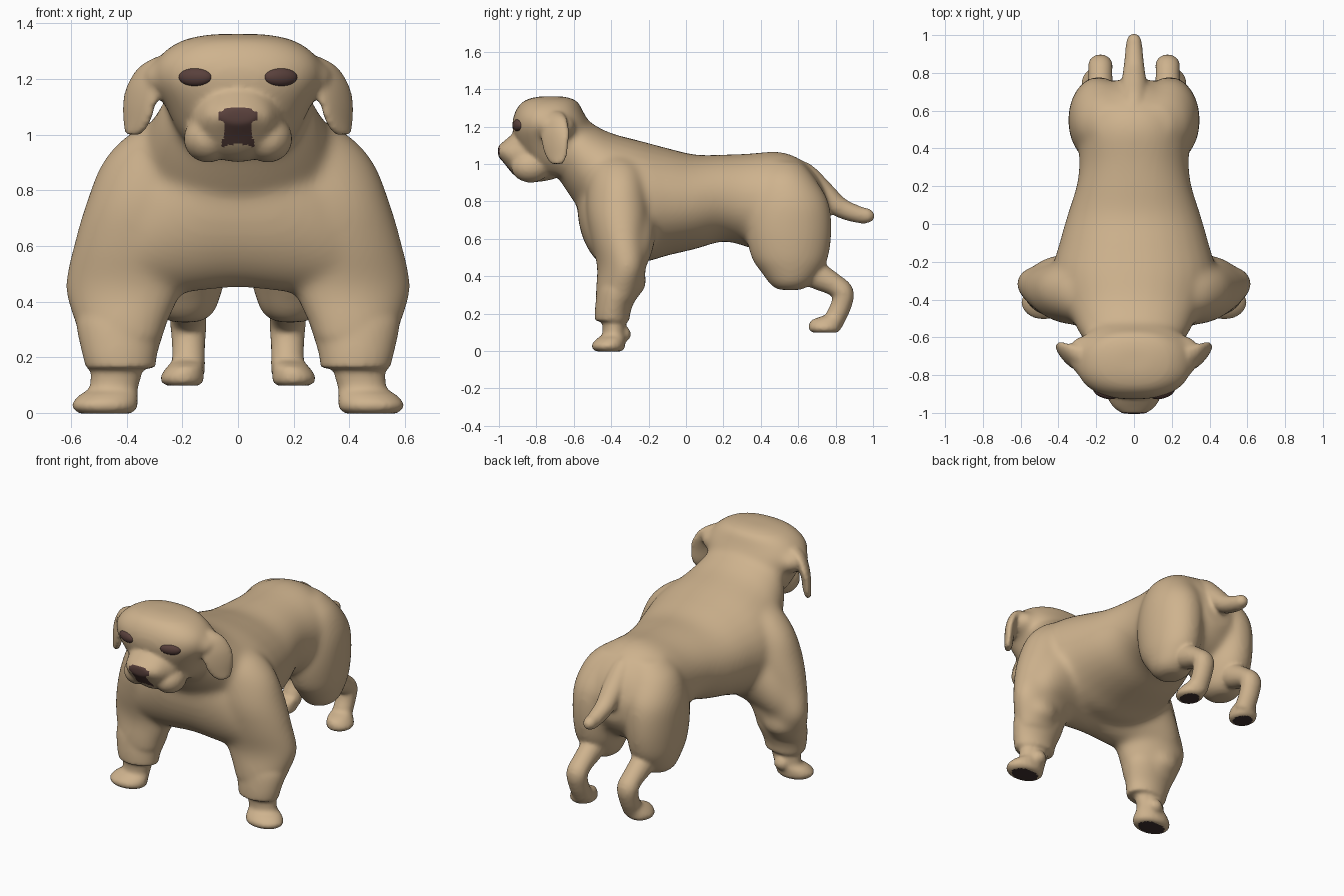
import bpy, bmesh, math
from mathutils import Vector, Matrix

cube = bpy.data.objects.get("Cube")
if cube:
    bpy.data.objects.remove(cube, do_unlink=True)


def material(name, rgb):
    m = bpy.data.materials.new(name)
    m.use_nodes = True
    m.diffuse_color = (*rgb, 1)
    m.node_tree.nodes["Principled BSDF"].inputs["Base Color"].default_value = (*rgb, 1)
    return m


TAN = material("tan fur", (0.62, 0.45, 0.27))
BROWN = material("dark brown", (0.10, 0.052, 0.045))
PAD = material("paw pad", (0.05, 0.03, 0.028))

X, Y, Z = Vector((1, 0, 0)), Vector((0, 1, 0)), Vector((0, 0, 1))


def smooth_rows(rows, steps=4):
    """Catmull-Rom interpolation of parameter rows."""
    out, n = [], len(rows)
    for i in range(n - 1):
        a, b, c, d = (rows[max(0, min(n - 1, k))] for k in (i - 1, i, i + 1, i + 2))
        for s in range(steps):
            t = s / steps
            out.append([0.5 * (2 * q + (r - p) * t + (2 * p - 5 * q + 4 * r - w) * t * t
                               + (3 * q - p - 3 * r + w) * t ** 3)
                        for p, q, r, w in zip(a, b, c, d)])
    return out + [list(rows[-1])]


def loft(rings, power=2.0, n=32):
    """Closed skin over rings of (centre, half axis u, half axis v)."""
    grid = []
    for c, u, v in rings:
        ring = []
        for k in range(n):
            a = math.tau * k / n
            f = lambda w: math.copysign(abs(w) ** (2 / power), w)
            ring.append(bm.verts.new(c + u * f(math.cos(a)) + v * f(math.sin(a))))
        grid.append(ring)
    faces = [bm.faces.new(grid[0]), bm.faces.new(grid[-1])]
    for r, s in zip(grid, grid[1:]):
        for k in range(n):
            j = (k + 1) % n
            faces.append(bm.faces.new((r[k], r[j], s[j], s[k])))
    bmesh.ops.recalc_face_normals(bm, faces=faces)


def column(rows, side=1, turn=0.0, power=2.0):
    """Rows of z, x, y, x radius, y radius."""
    m = Matrix.Rotation(turn * side, 3, 'Z')
    loft([(Vector((x * side, y, z)), m @ X * rx, m @ Y * ry)
          for z, x, y, rx, ry in smooth_rows(rows)], power)


def barrel(rows, power=2.0):
    """Rows of y, bottom z, top z, x radius."""
    loft([(Vector((0, y, (b + t) / 2)), X * rx, Z * (t - b) / 2)
          for y, b, t, rx in smooth_rows(rows)], power)


def tube(rows, x=0.0):
    """Rows of y, z, x radius, thickness radius."""
    rows = smooth_rows(rows)
    rings = []
    for i, (y, z, rx, rt) in enumerate(rows):
        p, q = rows[max(0, i - 1)], rows[min(len(rows) - 1, i + 1)]
        t = Vector((0, q[0] - p[0], q[1] - p[1])).normalized()
        rings.append((Vector((x, y, z)), X * rx, X.cross(t) * rt))
    loft(rings)


def ball(c, r, target):
    bmesh.ops.create_uvsphere(target, u_segments=24, v_segments=16, radius=1,
                              matrix=Matrix.Translation(c) @ Matrix.Diagonal((*r, 1)))


def fuse(source, voxel, rounds):
    """Merge overlapping parts into one skin and soften the joins."""
    rough_mesh = bpy.data.meshes.new("rough")
    source.to_mesh(rough_mesh)
    source.free()
    rough = bpy.data.objects.new("rough", rough_mesh)
    bpy.context.collection.objects.link(rough)
    remesh = rough.modifiers.new("fuse", 'REMESH')
    remesh.mode = 'VOXEL'
    remesh.voxel_size = voxel
    soften = rough.modifiers.new("soften", 'SMOOTH')
    soften.factor = .5
    soften.iterations = rounds
    bpy.context.view_layer.update()
    deps = bpy.context.evaluated_depsgraph_get()
    result = bpy.data.meshes.new_from_object(rough.evaluated_get(deps))
    bpy.data.objects.remove(rough, do_unlink=True)
    return result


# stage one: trunk masses, softly blended
bm = bmesh.new()
# torso and neck
barrel([(-.70, .95, 1.24, .19), (-.60, .80, 1.275, .275), (-.50, .67, 1.215, .33),
        (-.40, .54, 1.165, .39), (-.25, .475, 1.125, .43), (-.10, .51, 1.085, .395),
        (.05, .545, 1.05, .352), (.20, .585, 1.05, .305), (.33, .555, 1.055, .29),
        (.50, .50, 1.065, .30), (.62, .50, 1.02, .26), (.71, .57, .93, .19),
        (.765, .66, .82, .09)], 2.1)
# skull
column([(1.362, 0, -.72, .09, .06), (1.34, 0, -.725, .20, .14), (1.28, 0, -.732, .285, .182),
        (1.20, 0, -.72, .308, .21), (1.10, 0, -.70, .26, .205), (1.0, 0, -.68, .21, .17),
        (.94, 0, -.68, .15, .1)], power=2.35)
# shoulder yoke across the chest
loft([(Vector((x, y, z)), Y * ry, Z * rz) for x, y, z, ry, rz in smooth_rows(
    [(side * x, y, z, ry, rz) for side, x, y, z, ry, rz in (
        (-1, .56, -.31, .49, .07, .10), (-1, .46, -.32, .58, .14, .20),
        (-1, .32, -.345, .69, .19, .275), (-1, .16, -.37, .76, .205, .325),
        (1, 0, -.375, .77, .205, .32), (1, .16, -.37, .76, .205, .325),
        (1, .32, -.345, .69, .19, .275), (1, .46, -.32, .58, .14, .20),
        (1, .56, -.31, .49, .07, .10))])])
for s in (1, -1):
    # upper front leg and elbow
    column([(.25, .42, -.38, .145, .10), (.32, .42, -.365, .168, .115),
            (.45, .41, -.345, .215, .125), (.60, .38, -.36, .215, .145),
            (.75, .34, -.365, .21, .165), (.90, .285, -.37, .205, .155),
            (1.0, .20, -.38, .197, .14), (1.06, .15, -.39, .12, .10)], s, .22)
    ball((.46 * s, -.285, .37), (.10, .075, .08), bm)
    # ear base
    ball((.275 * s, -.695, 1.20), (.075, .105, .07), bm)
    # thigh
    column([(.325, .19, .555, .06, .07), (.36, .19, .56, .105, .115),
            (.42, .19, .562, .128, .16), (.50, .19, .555, .147, .207),
            (.65, .188, .55, .16, .23), (.80, .18, .55, .16, .212),
            (.93, .15, .53, .14, .155), (1.01, .10, .52, .10, .10)], s)
trunk = fuse(bm, .014, 22)

# stage two: crisper parts added to the trunk
bm = bmesh.new()
bm.from_mesh(trunk)
bpy.data.meshes.remove(trunk)
# muzzle and chin
barrel([(-.70, .92, 1.15, .17), (-.78, .905, 1.19, .175), (-.86, .905, 1.19, .165),
        (-.92, .94, 1.165, .14), (-.97, 1.0, 1.125, .11), (-1.005, 1.04, 1.095, .06)], 2.0)
# tail
tube([(.54, .98, .045, .05), (.63, .95, .066, .06), (.73, .85, .068, .062),
      (.82, .77, .057, .054), (.92, .73, .046, .046), (.98, .722, .038, .038),
      (1.008, .72, .015, .015)])
for s in (1, -1):
    # jowl
    ball((.108 * s, -.83, .985), (.088, .105, .085), bm)
    # ear
    column([(1.28, .26, -.70, .03, .04), (1.245, .30, -.70, .035, .075),
            (1.18, .335, -.70, .034, .092), (1.11, .355, -.70, .028, .09),
            (1.04, .365, -.695, .024, .07), (1.0, .377, -.69, .018, .04)], s, -.68)
    # front leg sleeve
    column([(.16, .422, -.395, .125, .092), (.22, .425, -.39, .137, .097),
            (.32, .42, -.365, .162, .11), (.40, .41, -.35, .16, .10)], s)
    # front ankle and paw
    column([(.25, .435, -.39, .08, .06), (.15, .437, -.385, .092, .063),
            (.09, .447, -.385, .088, .063), (.065, .465, -.40, .105, .078),
            (.035, .478, -.415, .118, .09), (.012, .478, -.415, .113, .086),
            (-.003, .478, -.412, .09, .066)], s)
    ball((.44 * s, -.325, .09), (.045, .03, .04), bm)
    # hind shank and foot
    tube([(.60, .47, .08, .09), (.70, .405, .07, .075), (.79, .355, .064, .06),
          (.84, .31, .065, .058), (.828, .24, .06, .055), (.80, .18, .06, .055),
          (.785, .14, .06, .05)], .178 * s)
    column([(.19, .18, .79, .055, .05), (.165, .19, .755, .066, .085),
            (.135, .20, .742, .077, .086), (.112, .20, .742, .077, .084),
            (.098, .20, .742, .06, .066)], s)

mesh = fuse(bm, .011, 8)
mesh.name = "body"
body = bpy.data.objects.new("body", mesh)
bpy.context.collection.objects.link(body)
mesh.materials.clear()
for m in (TAN, BROWN, PAD):
    mesh.materials.append(m)

# nose leather and paw pads coloured by position
for p in mesh.polygons:
    p.use_smooth = True
    x, y, z = p.center
    ax = abs(x)
    p.material_index = 0
    nose_width = .07 if z > 1.05 else .05 + max(0, 1.02 - z) * .15
    if y < -.88 and .968 - ax * .2 < z < 1.10 - ax * ax * 4 and ax < nose_width:
        p.material_index = 1
    if p.normal.z < -.7:
        front = math.hypot((ax - .478) / .085, (y + .415) / .06) < 1 and z < .03
        hind = math.hypot((ax - .20) / .055, (y - .742) / .06) < 1 and z < .13
        if front or hind:
            p.material_index = 2

# eyes
for s, name in ((1, "left_eye"), (-1, "right_eye")):
    eb = bmesh.new()
    ball((0, 0, 0), (.063, .026, .033), eb)
    bmesh.ops.rotate(eb, verts=eb.verts, matrix=Matrix.Rotation(.3 * s, 3, 'Z'))
    em = bpy.data.meshes.new(name)
    eb.to_mesh(em)
    eb.free()
    em.materials.append(BROWN)
    for p in em.polygons:
        p.use_smooth = True
    eye = bpy.data.objects.new(name, em)
    eye.location = (.153 * s, -.897, 1.207)
    bpy.context.collection.objects.link(eye)
